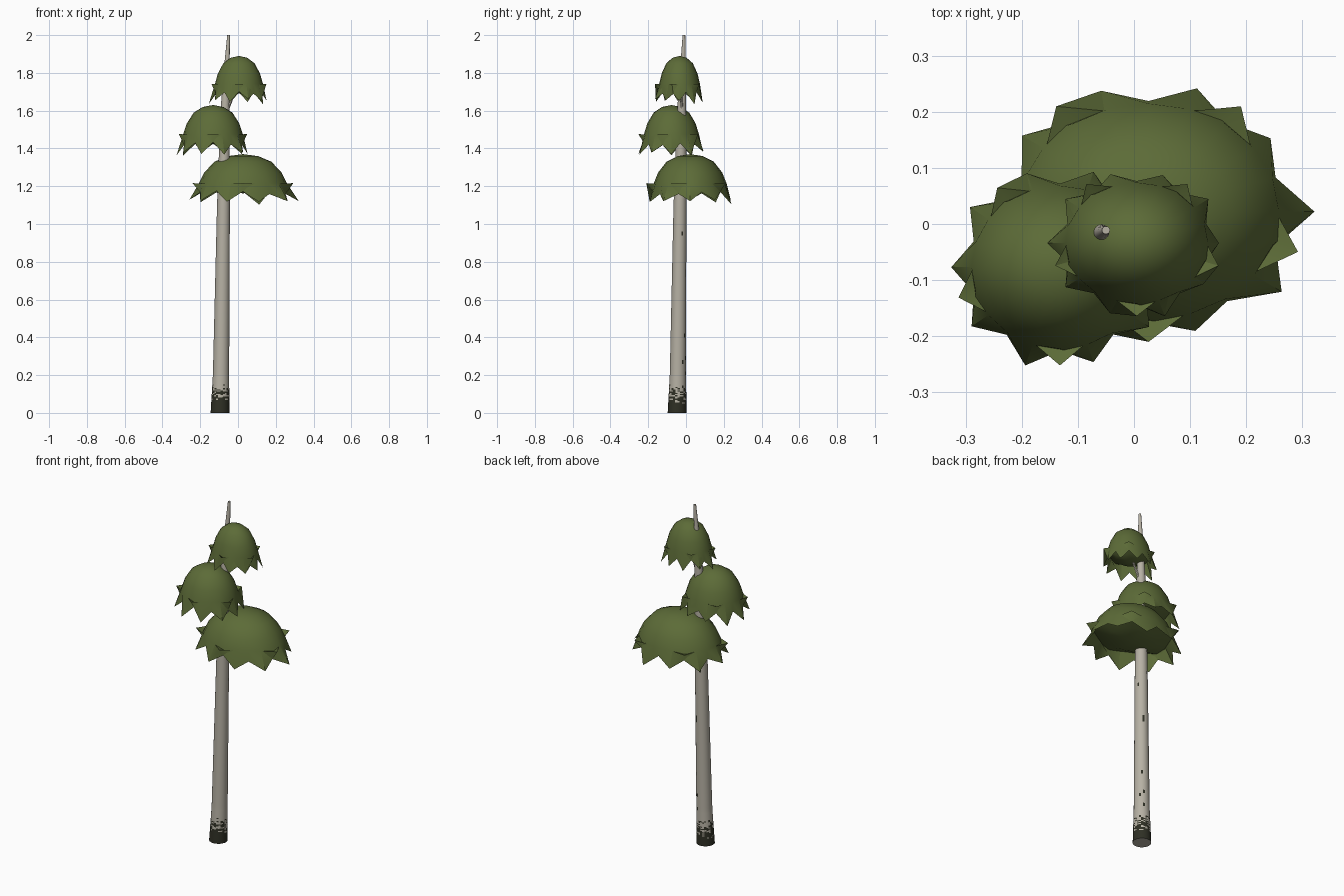
import bpy, bmesh, math, random
from mathutils import Vector

if "Cube" in bpy.data.objects:
    bpy.data.objects.remove(bpy.data.objects["Cube"])

random.seed(4)


def material(name, rgb):
    m = bpy.data.materials.new(name)
    m.diffuse_color = (*rgb, 1)
    m.use_nodes = True
    m.node_tree.nodes["Principled BSDF"].inputs["Base Color"].default_value = m.diffuse_color
    return m


LEAF = material("leaf green", (0.108, 0.148, 0.039))
BARK = material("pale bark", (0.47, 0.44, 0.372))
DARK = material("dark bark", (0.028, 0.029, 0.018))


def finish(name, bm, mats, angle):
    bmesh.ops.recalc_face_normals(bm, faces=bm.faces)
    me = bpy.data.meshes.new(name)
    bm.to_mesh(me)
    bm.free()
    ob = bpy.data.objects.new(name, me)
    bpy.context.collection.objects.link(ob)
    for m in mats:
        me.materials.append(m)
    bpy.ops.object.select_all(action='DESELECT')
    ob.select_set(True)
    bpy.context.view_layer.objects.active = ob
    bpy.ops.object.shade_smooth_by_angle(angle=math.radians(angle))
    return ob


def bridge(bm, a, b):
    """Quads between two rings of equal length."""
    n = len(a)
    for i in range(n):
        j = (i + 1) % n
        bm.faces.new((a[i], a[j], b[j], b[i]))


def fan(bm, ring, tip):
    for i in range(len(ring)):
        bm.faces.new((ring[i], ring[(i + 1) % len(ring)], tip))


# Trunk: leaning tapered pole, (z, x, y, radius) stations
STATIONS = [(0, -.095, -.047, .050), (.2, -.09, -.043, .043),
            (1.1, -.077, -.032, .034), (1.6, -.069, -.023, .024),
            (1.85, -.058, -.015, .014), (2.0, -.05, -.011, .007)]


def trunk_at(z):
    for a, b in zip(STATIONS, STATIONS[1:]):
        if z <= b[0]:
            t = (z - a[0]) / (b[0] - a[0])
            return [p + (q - p) * t for p, q in zip(a, b)][1:]
    return STATIONS[-1][1:]


bm = bmesh.new()
SIDES = 24
heights = [i * .00625 for i in range(32)] + [.2 + i * .02 for i in range(91)]
rings = []
for z in heights:
    x, y, r = trunk_at(z)
    rings.append([bm.verts.new((x + r * math.cos(k * math.tau / SIDES),
                                y + r * math.sin(k * math.tau / SIDES), z))
                  for k in range(SIDES)])
for a, b in zip(rings, rings[1:]):
    bridge(bm, a, b)
bm.faces.new(rings[0])
bm.faces.new(rings[-1])
# dark foot that breaks up into speckles, plus a few marks along the back
for f in bm.faces:
    c = f.calc_center_median()
    if len(f.verts) > 4:
        continue
    x, y, r = trunk_at(c.z)
    if c.z < .2:
        f.material_index = int(random.random() > (c.z - .045) / .11)
    elif c.z < 1.2:
        back = (c.x - x) + (c.y - y) > r * 1.25
        f.material_index = int(random.random() < (.04 if back else .001))
finish("trunk", bm, [BARK, DARK], 40)


# Short branch holding the top foliage
def branch(name, p, q, r):
    p, q = Vector(p), Vector(q)
    u = (q - p).orthogonal().normalized()
    w = (q - p).normalized().cross(u)
    bm = bmesh.new()
    ends = [[bm.verts.new(c + s * (u * math.cos(k * math.tau / 6) + w * math.sin(k * math.tau / 6)))
             for k in range(6)] for c, s in ((p, r), (q, r * .5))]
    bridge(bm, *ends)
    bm.faces.new(ends[0])
    bm.faces.new(ends[1])
    finish(name, bm, [BARK], 40)


branch("upper_branch", (-.066, -.021, 1.58), (.0, -.03, 1.74), .009)


# Foliage: dome with a jagged skirt over a shallow bowl whose leaf points poke out
TIPS = 10
DOME = [(.29, .96), (.54, .85), (.73, .64), (.83, .43)]   # radius, height fractions


def canopy(name, cx, cy, rx, ry, z0, z1):
    bm = bmesh.new()
    n = TIPS * 2

    def vert(i, r, h):
        a = -math.pi / 2 + i * math.tau / n
        return bm.verts.new((cx + rx * r * math.cos(a), cy + ry * r * math.sin(a),
                             z0 + (z1 - z0) * h))

    top = bm.verts.new((cx, cy, z1))
    rings = [[vert(i, r, h) for i in range(n)] for r, h in DOME]
    # odd steps are hanging tips, even steps are notches
    rim = [vert(i, random.uniform(.95, 1.07), random.uniform(0, .12)) if i % 2
           else vert(i, .85, random.uniform(.21, .28)) for i in range(n)]
    # bowl edge: every other notch carries a point that breaks through the dome
    lining = [vert(i, *((1.0, .43) if i % 4 == 0 else (.81, .42) if i % 2 else (.76, .40)))
              for i in range(n)]
    inner = [vert(i, .5, .29) for i in range(n)]
    fan(bm, rings[0], top)
    for a, b in zip(rings + [rim, lining], rings[1:] + [rim, lining, inner]):
        bridge(bm, a, b)
    fan(bm, inner, bm.verts.new((cx, cy, z0 + (z1 - z0) * .23)))
    finish(name, bm, [LEAF], 32)


canopy("lower_foliage", .026, .022, .28, .232, 1.10, 1.37)
canopy("middle_foliage", -.132, -.077, .19, .175, 1.36, 1.63)
canopy("upper_foliage", .005, -.034, .153, .13, 1.63, 1.89)
